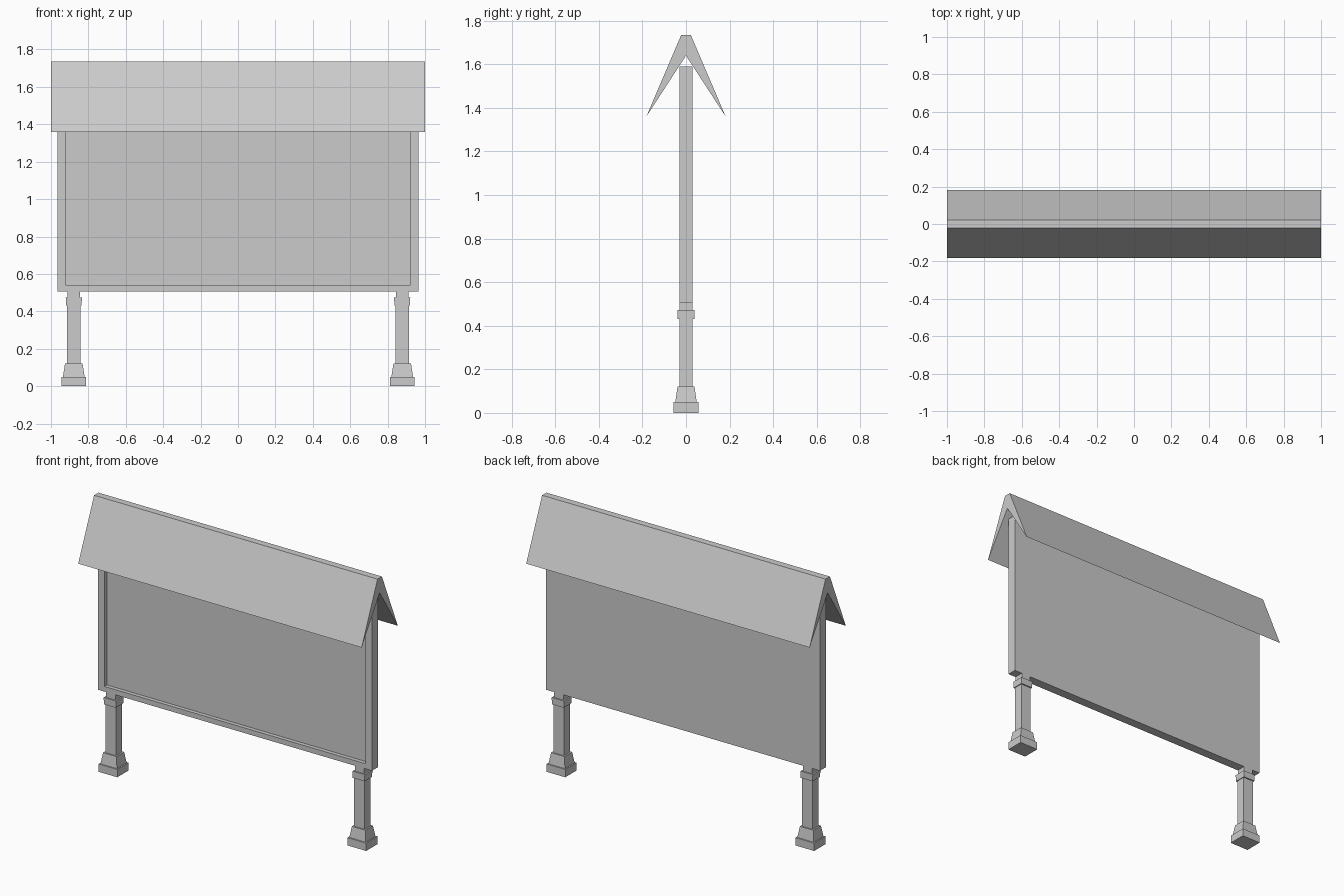
import bpy, bmesh

if "Cube" in bpy.data.objects:
    bpy.data.objects.remove(bpy.data.objects["Cube"])


def add_object(name, bm):
    bmesh.ops.recalc_face_normals(bm, faces=bm.faces[:])
    mesh = bpy.data.meshes.new(name)
    bm.to_mesh(mesh)
    bm.free()
    ob = bpy.data.objects.new(name, mesh)
    bpy.context.collection.objects.link(ob)
    return ob


def block(bm, cx, z0, z1, bottom, top):
    """Four-sided block with (half x, half y) at the bottom and the top."""
    rings = []
    for z, (hx, hy) in ((z0, bottom), (z1, top)):
        rings.append([bm.verts.new((cx + sx * hx, sy * hy, z))
                      for sx, sy in ((-1, -1), (1, -1), (1, 1), (-1, 1))])
    lo, hi = rings
    bm.faces.new(lo)
    bm.faces.new(hi)
    for i in range(4):
        j = (i + 1) % 4
        bm.faces.new((lo[i], lo[j], hi[j], hi[i]))


# Notice board: flat back, recessed panel within a frame on the front
bm = bmesh.new()
block(bm, 0, 0.507, 1.59, (0.966, 0.03), (0.966, 0.03))
bmesh.ops.recalc_face_normals(bm, faces=bm.faces[:])
front = min(bm.faces, key=lambda f: f.calc_center_median().y)
for depth in (-0.03, -0.005):
    front = bmesh.ops.extrude_discrete_faces(bm, faces=[front])["faces"][0]
    for v in front.verts:
        v.co.x = 0.921 if v.co.x > 0 else -0.921
        v.co.z = 0.54 if v.co.z < 1 else 1.557
        v.co.y = depth
add_object("board", bm)

# Gabled roof: one profile extruded along x
bm = bmesh.new()
profile = [(-0.182, 1.36), (-0.022, 1.735), (0.022, 1.735),
           (0.182, 1.36), (0, 1.64)]
face = bm.faces.new([bm.verts.new((-1, y, z)) for y, z in profile])
ext = bmesh.ops.extrude_face_region(bm, geom=[face])
bmesh.ops.translate(bm, vec=(2, 0, 0),
                    verts=[g for g in ext["geom"] if isinstance(g, bmesh.types.BMVert)])
add_object("roof", bm)

# Legs: plinth, tapered foot, shaft, collar and neck
for side, name in ((-1, "left_leg"), (1, "right_leg")):
    bm = bmesh.new()
    for z0, z1, bottom, top in (
            (0.0, 0.05, (0.066, 0.057), (0.066, 0.057)),
            (0.05, 0.12, (0.058, 0.049), (0.047, 0.039)),
            (0.12, 0.43, (0.037, 0.03), (0.037, 0.03)),
            (0.43, 0.473, (0.042, 0.038), (0.043, 0.038)),
            (0.473, 0.507, (0.033, 0.03), (0.033, 0.03))):
        block(bm, side * 0.878, z0, z1, bottom, top)
    add_object(name, bm)
